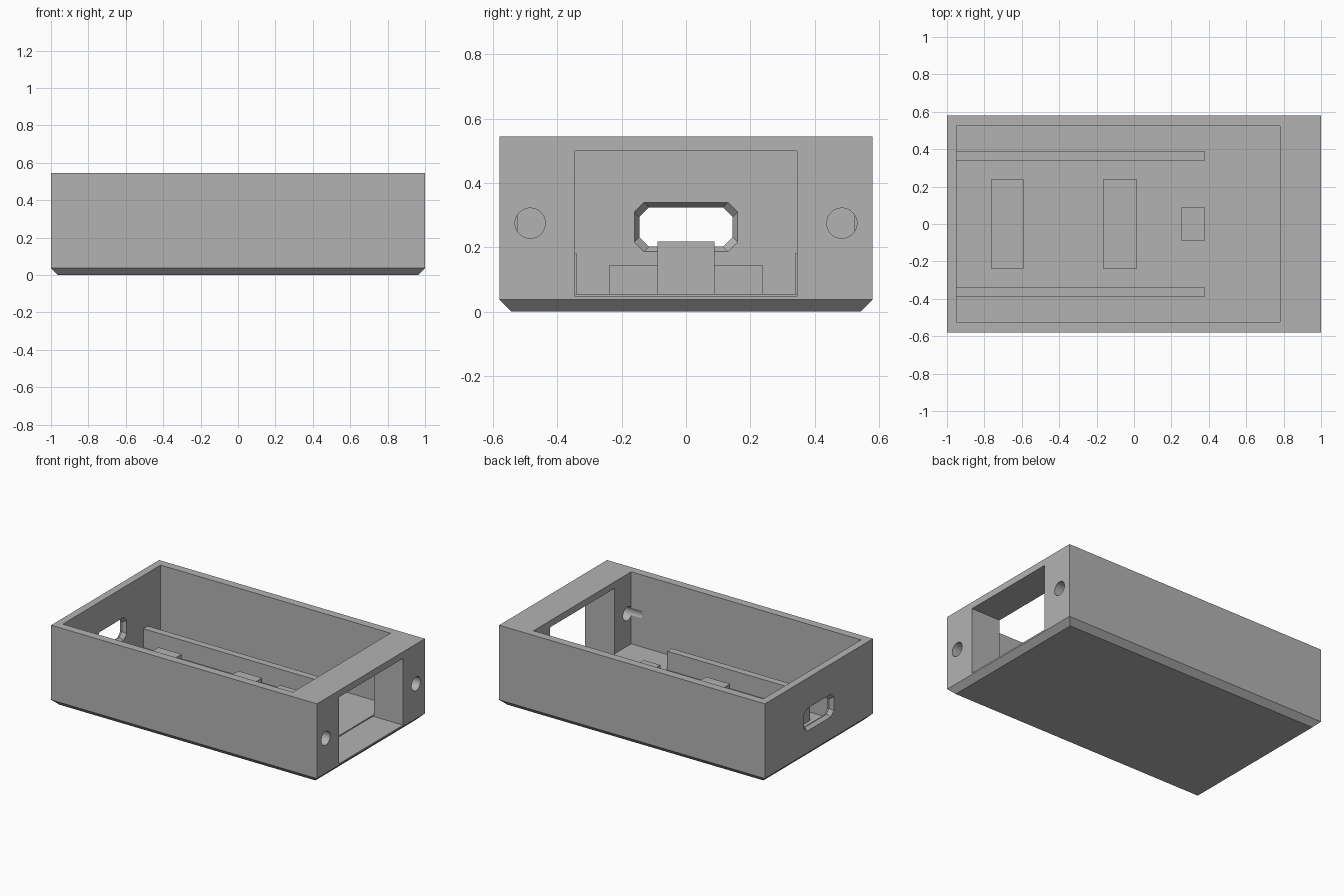
import bpy
import bmesh
from math import radians
from mathutils import Matrix

cube = bpy.data.objects.get("Cube")
if cube:
    bpy.data.objects.remove(cube, do_unlink=True)

grey = bpy.data.materials.new("plain grey")
grey.use_nodes = True
GREY = (0.45, 0.45, 0.45, 1)
grey.diffuse_color = GREY
grey.node_tree.nodes["Principled BSDF"].inputs["Base Color"].default_value = GREY


def make(name, bm):
    bmesh.ops.recalc_face_normals(bm, faces=bm.faces)
    mesh = bpy.data.meshes.new(name)
    bm.to_mesh(mesh)
    bm.free()
    mesh.materials.append(grey)
    ob = bpy.data.objects.new(name, mesh)
    bpy.context.collection.objects.link(ob)
    return ob


def box(name, x, y, z, bevel=0):
    bm = bmesh.new()
    bmesh.ops.create_cube(bm, size=1)
    for v in bm.verts:
        v.co = [r[0] if c < 0 else r[1] for c, r in zip(v.co, (x, y, z))]
    if bevel:
        top = [e for e in bm.edges if all(v.co.z == z[1] for v in e.verts)]
        bmesh.ops.bevel(bm, geom=top, offset=bevel, segments=1, affect="EDGES")
    return make(name, bm)


def rod(name, x, y, z, radius):
    bm = bmesh.new()
    place = Matrix.Translation(((x[0] + x[1]) / 2, y, z)) @ Matrix.Rotation(radians(90), 4, "Y")
    bmesh.ops.create_cone(bm, cap_ends=True, segments=40, radius1=radius,
                          radius2=radius, depth=x[1] - x[0], matrix=place)
    return make(name, bm)


def slot(name, stations, half_w, half_h, cut, zc):
    """Loft of chamfered rectangles; each station is (x, growth)."""
    bm = bmesh.new()
    rings = []
    for x, grow in stations:
        w, h = half_w + grow, half_h + grow
        ring = [(w, h - cut), (w - cut, h), (cut - w, h), (-w, h - cut),
                (-w, cut - h), (cut - w, -h), (w - cut, -h), (w, cut - h)]
        rings.append([bm.verts.new((x, y, zc + z)) for y, z in ring])
    for a, b in zip(rings, rings[1:]):
        for i in range(8):
            j = (i + 1) % 8
            bm.faces.new((a[i], a[j], b[j], b[i]))
    bm.faces.new(rings[0])
    bm.faces.new(rings[-1])
    return make(name, bm)


def carve(target, cutter):
    cutter.hide_render = True
    mod = target.modifiers.new("cut", "BOOLEAN")
    mod.operation = "DIFFERENCE"
    mod.solver = "EXACT"
    mod.object = cutter
    bpy.context.view_layer.objects.active = target
    bpy.ops.object.modifier_apply(modifier=mod.name)
    bpy.data.objects.remove(cutter, do_unlink=True)


# Outer shell with a chamfered base
shell = box("case_shell", (-1, 1), (-0.58, 0.58), (0, 0.545))
bm = bmesh.new()
bm.from_mesh(shell.data)
base = [e for e in bm.edges if all(v.co.z < 0.01 for v in e.verts)]
bmesh.ops.bevel(bm, geom=base, offset=0.037, segments=1, affect="EDGES")
bm.to_mesh(shell.data)
bm.free()

# Open cavity, end window, screw holes and connector slot
FLOOR = 0.055
carve(shell, box("cavity_cutter", (-0.95, 0.78), (-0.525, 0.525), (FLOOR, 0.7)))
carve(shell, box("window_cutter", (0.775, 1.1), (-0.345, 0.345), (0.047, 0.5)))
for side in (-1, 1):
    carve(shell, rod("screw_cutter", (0.7, 1.1), side * 0.485, 0.275, 0.047))
carve(shell, slot("slot_cutter", [(-1.01, 0.022), (-0.975, 0), (-0.94, 0.022)],
                  0.145, 0.061, 0.03, 0.263))

# Board rails on both sides
for side, label in ((1, "back"), (-1, "front")):
    ys = sorted((side * 0.34, side * 0.388))
    box(label + "_rail", (-0.955, 0.38), ys, (FLOOR - 0.01, 0.183))

# Support pads and stop post on the floor
for label, x in (("left", (0.015 - 0.18, 0.015)), ("far", (-0.765, -0.59))):
    box(label + "_support_pad", x, (-0.238, 0.238), (FLOOR - 0.01, 0.145))
box("stop_post", (0.255, 0.38), (-0.088, 0.088), (FLOOR - 0.01, 0.218), bevel=0.005)

# Smooth the screw holes, keep the other edges sharp
bpy.ops.object.select_all(action="DESELECT")
shell.select_set(True)
bpy.context.view_layer.objects.active = shell
bpy.ops.object.shade_smooth_by_angle(angle=radians(30))
